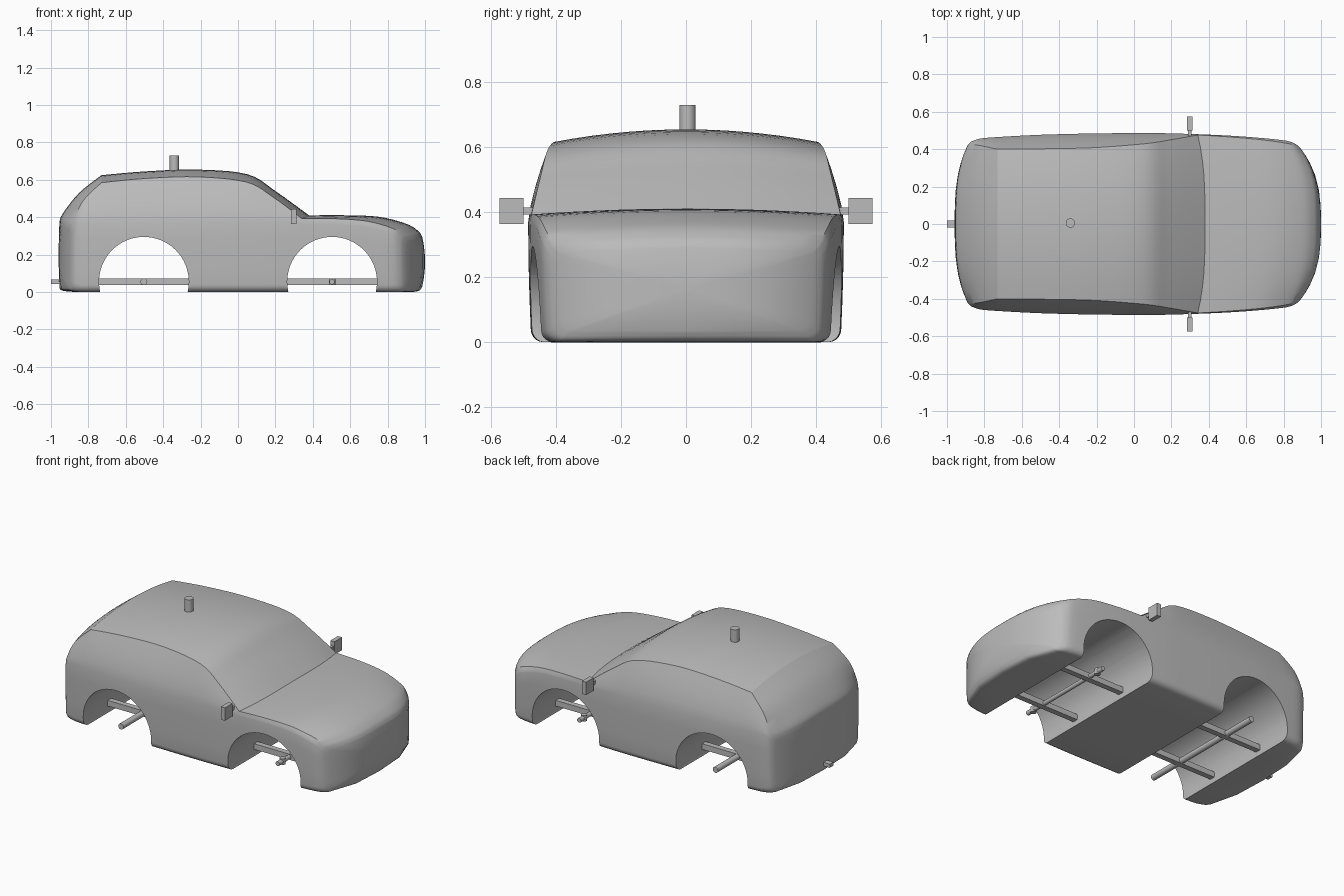
import bpy, bmesh, math
from mathutils import Vector

old = bpy.data.objects.get("Cube")
if old:
    bpy.data.objects.remove(old, do_unlink=True)

# Single grey material
grey = bpy.data.materials.new("plain_grey")
grey.use_nodes = True
grey.diffuse_color = (0.5, 0.5, 0.5, 1)
grey.node_tree.nodes["Principled BSDF"].inputs["Base Color"].default_value = (0.5, 0.5, 0.5, 1)


def finish(name, bm, smooth=True):
    bmesh.ops.recalc_face_normals(bm, faces=bm.faces[:])
    mesh = bpy.data.meshes.new(name)
    bm.to_mesh(mesh)
    bm.free()
    mesh.materials.append(grey)
    obj = bpy.data.objects.new(name, mesh)
    bpy.context.collection.objects.link(obj)
    if smooth:
        shade(obj)
    return obj


def shade(obj):
    bpy.ops.object.select_all(action="DESELECT")
    obj.select_set(True)
    bpy.context.view_layer.objects.active = obj
    bpy.ops.object.shade_smooth_by_angle(angle=math.radians(30))


def box(name, center, size):
    bm = bmesh.new()
    bmesh.ops.create_cube(bm, size=1)
    bmesh.ops.scale(bm, vec=size, verts=bm.verts)
    bmesh.ops.translate(bm, vec=center, verts=bm.verts)
    return finish(name, bm, False)


def rod(name, start, end, radius, sides=24):
    start, end = Vector(start), Vector(end)
    axis = end - start
    bm = bmesh.new()
    bmesh.ops.create_cone(bm, cap_ends=True, segments=sides, radius1=radius,
                          radius2=radius, depth=axis.length)
    bm.transform(axis.to_track_quat("Z", "Y").to_matrix().to_4x4())
    bmesh.ops.translate(bm, vec=(start + end) / 2, verts=bm.verts)
    return finish(name, bm)


# Body stations: x, bow, half width, floor, top, crease y, crease z
REAR = [(-.955, -.065, .42, .03, .365, .41, .345), (-.94, -.07, .44, .008, .415, .425, .385),
        (-.85, -.03, .457, 0, .53, .42, .49), (-.73, 0, .465, 0, .625, .40, .585)]
CABIN = [REAR[-1], (-.5, 0, .477, 0, .645, .402, .607), (-.22, 0, .484, 0, .655, .408, .616),
         (.05, .006, .486, 0, .63, .428, .588), (.2, .02, .485, 0, .54, .448, .51),
         (.38, .04, .48, 0, .41, .476, .393)]
HOOD = [CABIN[-1], (.55, .05, .473, 0, .411, .466, .393), (.75, .07, .46, 0, .403, .45, .38),
        (.9, .085, .445, 0, .365, .43, .342), (.965, .1, .427, .006, .325, .412, .305),
        (.985, .095, .405, .03, .295, .39, .28)]


def smooth_path(keys, steps=5):
    ext = [keys[0]] + keys + [keys[-1]]
    out = []
    for a, b, c, d in zip(ext, ext[1:], ext[2:], ext[3:]):
        for i in range(steps):
            t = i / steps
            out.append(tuple(q + .5 * t * (r - p + t * (2 * p - 5 * q + 4 * r - s
                       + t * (3 * (q - r) + s - p))) for p, q, r, s in zip(a, b, c, d)))
    return out


def half_section(w, floor, top, cy, cz):
    """Right half of a cross-section, from floor centre to roof centre."""
    r = .04
    pts = [(0, floor), (w * .5, floor)]
    for i in range(6):
        a = math.pi / 2 * i / 5
        pts.append((w - .008 - r + r * math.sin(a), floor + r - r * math.cos(a)))
    belt = min(.37, cz - .03)
    low = floor + r
    for t in (.25, .5, .75, 1):
        pts.append((w - .008 * (1 - t) ** 2, low + (belt - low) * t))
    for t in (.25, .5, .75):
        pts.append((w + (cy - w) * t ** 1.4, belt + (cz - belt) * t))
    for i in range(8):
        y = cy * (1 - i / 7)
        pts.append((y, cz + (top - cz) * (1 - (y / cy) ** 2)))
    return pts


def ring_points(st, scale=1, bulge=0):
    x, bow, w = st[:3]
    half = half_section(*st[2:])
    full = half + [(-y, z) for y, z in half[-2:0:-1]]
    mid = (st[3] + st[4]) / 2
    return [(x + bulge * (1 - scale ** 2) - bow * abs(y * scale / w) ** 3,
             y * scale, mid + (z - mid) * scale) for y, z in full]


stations = smooth_path(REAR) + smooth_path(CABIN) + smooth_path(HOOD) + [HOOD[-1]]
caps = (.05, .25, .45, .65, .8, .9, .96)
rings = [ring_points(REAR[0], s, -.004) for s in caps]
rings += [ring_points(s) for s in stations]
rings += [ring_points(HOOD[-1], s, .015) for s in reversed(caps)]
bm = bmesh.new()
loops = [[bm.verts.new(p) for p in ring] for ring in rings]
for a, b in zip(loops, loops[1:]):
    for i in range(len(a)):
        j = (i + 1) % len(a)
        bm.faces.new((a[i], a[j], b[j], b[i]))
bm.faces.new(loops[0])
bm.faces.new(loops[-1])
body = finish("car_body", bm, False)

# Wheel wells cut straight through the body
HUB_Z = .055
for label, x in (("rear", -.503), ("front", .503)):
    cutter = rod(label + "_well_cutter", (x, -.7, HUB_Z), (x, .7, HUB_Z), .24, 64)
    cutter.hide_render = True
    mod = body.modifiers.new(label + "_well", "BOOLEAN")
    mod.operation = "DIFFERENCE"
    mod.solver = "EXACT"
    mod.object = cutter
    bpy.context.view_layer.objects.active = body
    bpy.ops.object.modifier_apply(modifier=mod.name)
    bpy.data.objects.remove(cutter, do_unlink=True)
shade(body)

# Chassis rails, mirrors and front knuckles on both sides
for side, s in (("left", 1), ("right", -1)):
    for label, x in (("rear", -.503), ("front", .503)):
        box(f"{label}_{side}_rail", (x, s * .2, HUB_Z), (.5, .035, .035))
    box(side + "_mirror", (.298, s * .537, .404), (.028, .074, .08))
    box(side + "_mirror_arm", (.298, s * .48, .404), (.018, .06, .022))
    rod(side + "_knuckle", (.503, s * .28, .037), (.503, s * .28, .073), .017)
    rod(side + "_stub_axle", (.503, s * .26, HUB_Z), (.503, s * .33, HUB_Z), .014)

# Axles, tow hitch and roof antenna
rod("rear_axle", (-.503, -.43, HUB_Z), (-.503, .43, HUB_Z), .018)
rod("front_axle", (.503, -.28, HUB_Z), (.503, .28, HUB_Z), .013)
box("tow_hitch", (-.965, 0, HUB_Z), (.07, .036, .022))
rod("roof_antenna", (-.34, .005, .62), (-.34, .005, .73), .025)
